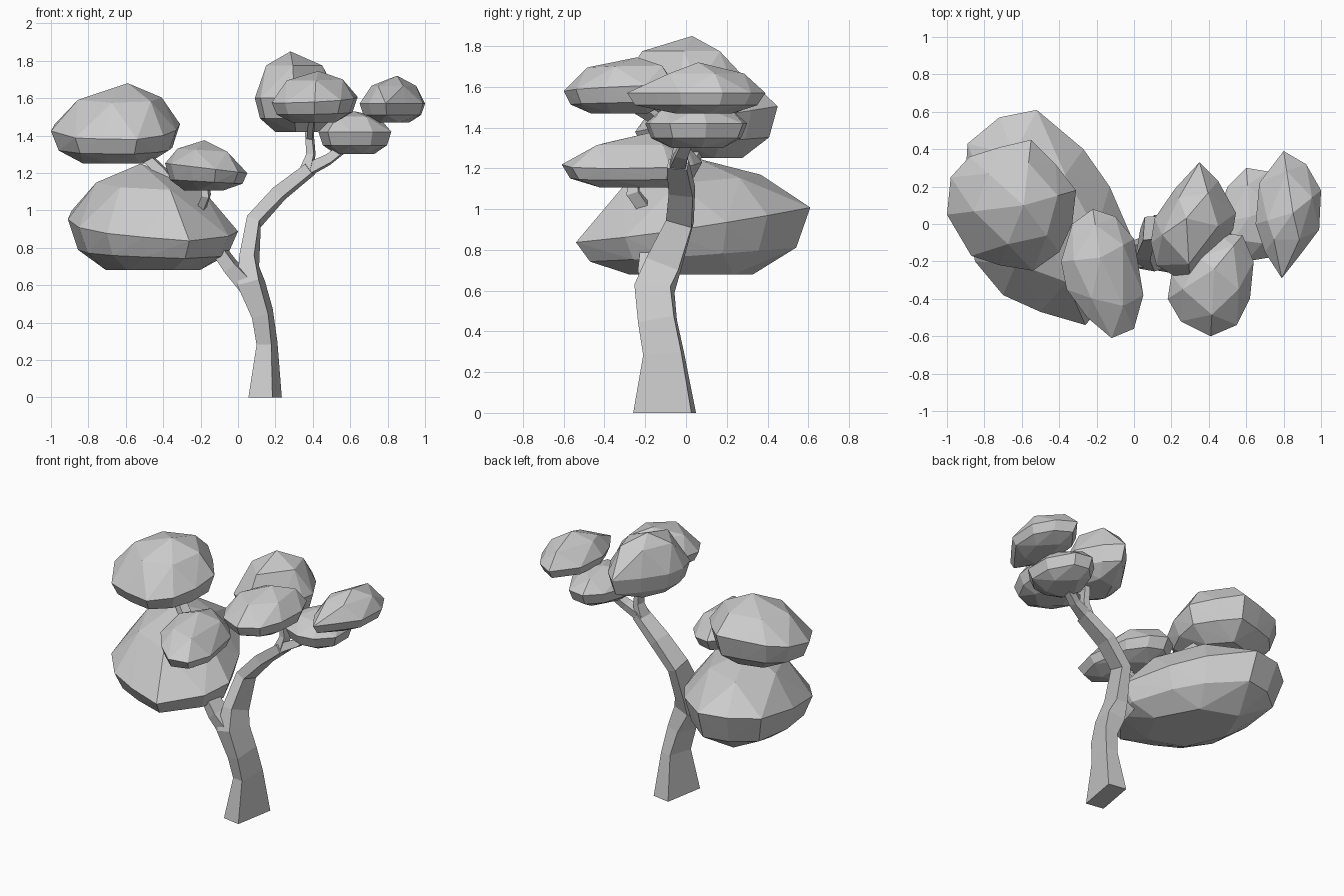
import bpy, bmesh
from mathutils import Vector, Matrix
from math import radians


def finish(name, bm):
    bmesh.ops.recalc_face_normals(bm, faces=bm.faces[:])
    me = bpy.data.meshes.new(name)
    bm.to_mesh(me)
    bm.free()
    ob = bpy.data.objects.new(name, me)
    bpy.context.collection.objects.link(ob)
    return ob


def limb(name, path, twist=-10):
    """Four-sided tube; path holds (x, y, z, width, depth)."""
    bm = bmesh.new()
    pts = [Vector(p[:3]) for p in path]
    rings = []
    for i, p in enumerate(pts):
        t = (pts[min(i + 1, len(pts) - 1)] - pts[max(i - 1, 0)]).normalized()
        if p.z == 0:
            t = Vector((0, 0, 1))
        v = Vector((0, 1, 0))
        v = (v - t * v.dot(t)).normalized()
        rot = Matrix.Rotation(radians(twist), 3, t)
        u, v = rot @ v.cross(t), rot @ v
        w, d = path[i][3] / 2, path[i][4] / 2
        rings.append([bm.verts.new(p + u * a * w + v * b * d)
                      for a, b in ((-1, -1), (1, -1), (1, 1), (-1, 1))])
    for r, s in zip(rings, rings[1:]):
        for k in range(4):
            bm.faces.new((r[k], r[(k + 1) % 4], s[(k + 1) % 4], s[k]))
    bm.faces.new(rings[0])
    bm.faces.new(rings[-1])
    return finish(name, bm)


def foliage(name, outline, waist, bottom, peak, tilt=(0, 0),
            upper=(0.64, 0.68), base=0.52):
    """Faceted clump: plan outline at the waist, shrinking to a base and a peak."""
    xs, ys = zip(*outline)
    c = Vector(((min(xs) + max(xs)) / 2, (min(ys) + max(ys)) / 2, bottom))
    top = Vector(peak)
    frac, scale = upper
    pts = [top]
    for i, (x, y) in enumerate(outline):
        w = Vector((x, y, waist + tilt[0] * (x - c.x) + tilt[1] * (y - c.y)))
        low = c + (w - c) * 0.88
        low.z = w.z + (bottom - w.z) * 0.6
        pts += [w, low]
        if i % 2 == 0:
            u = top + (w - top) * scale
            u.z = w.z + (top.z - w.z) * frac
            b = c + (w - c) * base
            b.z = bottom
            pts += [u, b]
    bm = bmesh.new()
    for p in pts:
        bm.verts.new(p)
    r = bmesh.ops.convex_hull(bm, input=bm.verts[:])
    junk = {g for g in r["geom_interior"] + r["geom_unused"]
            if isinstance(g, bmesh.types.BMVert)}
    bmesh.ops.delete(bm, geom=list(junk), context='VERTS')
    return finish(name, bm)


# Trunk running up into the right-hand bough
limb("trunk", [(0.145, -0.105, 0, 0.13, 0.29), (0.155, -0.11, 0.29, 0.08, 0.19),
               (0.13, -0.14, 0.45, 0.09, 0.18), (0.07, -0.155, 0.61, 0.12, 0.18),
               (0.06, -0.11, 0.73, 0.08, 0.17), (0.085, -0.03, 0.94, 0.07, 0.13),
               (0.22, -0.02, 1.09, 0.07, 0.12), (0.385, -0.04, 1.22, 0.06, 0.10)])
# Boughs and twigs
limb("left_bough", [(0.08, -0.15, 0.57, 0.09, 0.15), (-0.04, -0.17, 0.70, 0.07, 0.12),
                    (-0.14, -0.17, 0.84, 0.06, 0.09), (-0.28, -0.08, 1.04, 0.05, 0.07),
                    (-0.40, 0.0, 1.20, 0.05, 0.07), (-0.55, 0.08, 1.34, 0.05, 0.06)])
limb("left_front_twig", [(-0.20, -0.20, 1.00, 0.04, 0.06), (-0.17, -0.26, 1.08, 0.04, 0.06),
                         (-0.18, -0.26, 1.18, 0.03, 0.05)])
limb("right_upper_twig", [(0.36, -0.035, 1.20, 0.06, 0.09), (0.39, -0.03, 1.30, 0.04, 0.06),
                          (0.375, -0.03, 1.50, 0.035, 0.06)])
limb("right_front_twig", [(0.385, -0.03, 1.38, 0.03, 0.04), (0.40, -0.22, 1.54, 0.03, 0.04)])
limb("right_outer_twig", [(0.36, -0.04, 1.21, 0.06, 0.08), (0.48, -0.02, 1.27, 0.05, 0.06),
                          (0.60, 0.02, 1.36, 0.04, 0.05), (0.80, 0.05, 1.55, 0.03, 0.05)])

# Foliage clumps
foliage("foliage_low_left",
        [(-0.91, 0.1), (-0.89, 0.43), (-0.72, 0.57), (-0.52, 0.61), (-0.27, 0.40),
         (-0.13, 0.2), (0, -0.1), (-0.05, -0.3), (-0.26, -0.54), (-0.5, -0.47),
         (-0.7, -0.38), (-0.85, -0.2)],
        0.925, 0.68, (-0.52, 0.05, 1.25), (-0.04, 0.14), (0.66, 0.61), 0.55)
foliage("foliage_upper_left",
        [(-1, 0.05), (-0.98, 0.25), (-0.88, 0.36), (-0.72, 0.41), (-0.55, 0.45),
         (-0.42, 0.32), (-0.31, 0.18), (-0.33, 0), (-0.4, -0.15), (-0.54, -0.25),
         (-0.72, -0.22), (-0.87, -0.17)],
        1.44, 1.25, (-0.59, 0.1, 1.68), (0.02, 0.18), (0.65, 0.65), 0.5)
foliage("foliage_left_front",
        [(-0.39, -0.2), (-0.33, 0), (-0.22, 0.08), (-0.1, 0.04), (0, -0.08),
         (0.05, -0.38), (0, -0.56), (-0.12, -0.61), (-0.25, -0.5), (-0.36, -0.35)],
        1.225, 1.105, (-0.18, -0.18, 1.375), (-0.12, 0.0))
foliage("foliage_top",
        [(0.09, -0.1), (0.11, 0.03), (0.22, 0.19), (0.35, 0.33), (0.45, 0.23),
         (0.545, 0.06), (0.53, -0.03), (0.45, -0.15), (0.3, -0.33), (0.12, -0.22)],
        1.6, 1.42, (0.28, 0.03, 1.85), (0, 0), (0.7, 0.68))
foliage("foliage_right_front",
        [(0.18, -0.4), (0.2, -0.27), (0.3, -0.15), (0.45, -0.05), (0.58, -0.06),
         (0.64, -0.2), (0.62, -0.4), (0.55, -0.54), (0.41, -0.6), (0.25, -0.52)],
        1.59, 1.47, (0.43, -0.24, 1.745), (0.05, 0.04), (0.7, 0.68))
foliage("foliage_lower_right",
        [(0.43, 0), (0.5, 0.2), (0.6, 0.3), (0.72, 0.28), (0.82, 0.1),
         (0.82, -0.08), (0.72, -0.18), (0.6, -0.2), (0.48, -0.15)],
        1.42, 1.30, (0.62, 0.04, 1.53), (0, 0), (0.75, 0.65))
foliage("foliage_far_right",
        [(0.65, 0.0), (0.67, 0.22), (0.8, 0.39), (0.92, 0.32), (1.0, 0.18),
         (0.99, -0.03), (0.9, -0.15), (0.79, -0.29), (0.7, -0.15)],
        1.57, 1.47, (0.85, 0.06, 1.72))
